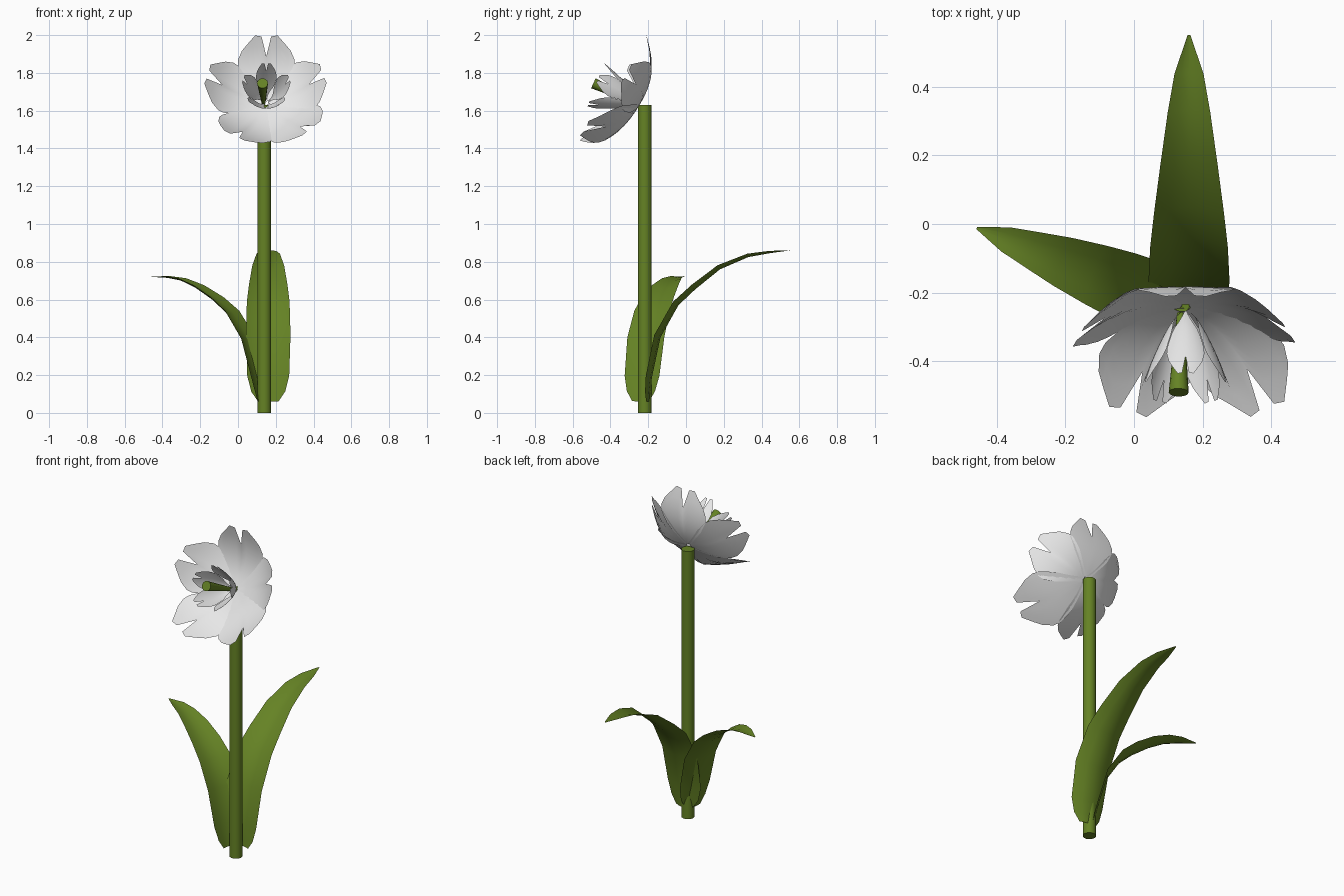
import bpy, math
from mathutils import Vector

if "Cube" in bpy.data.objects:
    bpy.data.objects.remove(bpy.data.objects["Cube"])


def material(name, rgb):
    m = bpy.data.materials.new(name)
    m.diffuse_color = (*rgb, 1)
    m.use_nodes = True
    m.node_tree.nodes["Principled BSDF"].inputs["Base Color"].default_value = m.diffuse_color
    return m


GREEN = material("leaf green", (0.13, 0.225, 0.018))
WHITE = material("petal white", (0.8, 0.8, 0.8))


def make(name, verts, faces, mat, angle=40):
    me = bpy.data.meshes.new(name)
    me.from_pydata(verts, [], faces)
    ob = bpy.data.objects.new(name, me)
    bpy.context.collection.objects.link(ob)
    me.materials.append(mat)
    me.update()
    bpy.ops.object.select_all(action='DESELECT')
    bpy.context.view_layer.objects.active = ob
    ob.select_set(True)
    bpy.ops.object.shade_smooth_by_angle(angle=math.radians(angle))
    return ob


def grid_faces(rows, cols):
    return [(i * cols + j, i * cols + j + 1, (i + 1) * cols + j + 1, (i + 1) * cols + j)
            for i in range(rows - 1) for j in range(cols - 1)]


def rod(name, p0, p1, r0, r1, n=14):
    """Tapered round rod between two points."""
    p0, p1 = Vector(p0), Vector(p1)
    q = (p1 - p0).to_track_quat('Z', 'Y')
    ring = [Vector((math.cos(k * math.tau / n), math.sin(k * math.tau / n), 0)) for k in range(n)]
    verts = [p0 + q @ (v * r0) for v in ring] + [p1 + q @ (v * r1) for v in ring]
    faces = [(k, (k + 1) % n, n + (k + 1) % n, n + k) for k in range(n)]
    faces += [tuple(reversed(range(n))), tuple(range(n, 2 * n))]
    return make(name, verts, faces, GREEN)


def interp(table, x):
    for (x0, y0), (x1, y1) in zip(table, table[1:]):
        if x <= x1:
            return y0 + (y1 - y0) * (x - x0) / (x1 - x0)
    return table[-1][1]


# Flower frame: tilted upward, facing the front
CENTRE = Vector((0.15, -0.24, 1.64))
SIDE = Vector((1, 0, 0))


def tilt(deg):
    c, s = math.cos(math.radians(deg)), math.sin(math.radians(deg))
    return Vector((0, -c, s)), Vector((0, s, c))


# Notched petal tip: (sideways fraction, length fraction)
TIP = [(-1, .68), (-.9, .8), (-.76, .88), (-.52, .99), (-.22, .98), (0, .74),
       (.22, .98), (.52, .99), (.76, .88), (.9, .8), (1, .68)]
WIDTH = [(0, .1), (.2, .4), (.4, .76), (.6, 1), (.75, 1), (.9, .88), (1, .75)]
ROWS = 8


def outer_petal(name, deg, length, half):
    axis, up = tilt(30)
    a = math.radians(deg)
    out = SIDE * math.cos(a) + up * math.sin(a)
    lat = up * math.cos(a) - SIDE * math.sin(a)
    verts = []
    for i in range(ROWS):
        for s, tip in TIP:
            f = (.04 + .96 * i / (ROWS - 1)) * tip
            u, w = length * f, s * half * interp(WIDTH, f)
            h = .155 * (u / .327) ** 2.4 + .4 * w * w
            verts.append(CENTRE + out * u + lat * w + axis * h)
    make(name, verts, grid_faces(ROWS, len(TIP)), WHITE)


def inner_petal(name, deg):
    """Small upright petal wrapped around the flower axis."""
    axis, up = tilt(21)
    verts = []
    for i in range(ROWS):
        for s, tip in TIP:
            f = (.04 + .96 * i / (ROWS - 1)) * tip
            r = .13 * f ** .65
            a = math.radians(deg) + s * .058 * interp(WIDTH, f) / max(r, .06)
            verts.append(CENTRE + (SIDE * math.cos(a) + up * math.sin(a)) * r + axis * (.01 + .25 * f))
    make(name, verts, grid_faces(ROWS, len(TIP)), WHITE)


for k, (deg, length, half) in enumerate(((90, .328, .15), (164, .328, .15), (241, .35, .155),
                                         (312, .36, .165), (18, .32, .15))):
    outer_petal(f"outer_petal_{k + 1}", deg, length, half)
for k in range(5):
    inner_petal(f"inner_petal_{k + 1}", 90 + 72 * k)

# Stem and pistil
rod("stem", (0.139, -0.218, 0), (0.139, -0.218, 1.63), .037, .037)
rod("pistil", (0.135, -0.26, 1.64), (0.13, -0.49, 1.745), .01, .029, 12)


# Leaves: arched midrib with a cupped cross-section
def leaf(name, base, deg, path, scale, cup):
    widths = (.055, .09, .111, .118, .113, .102, .084, .062, .042, .004)
    a = math.radians(deg)
    out, lat = Vector((math.cos(a), math.sin(a), 0)), Vector((-math.sin(a), math.cos(a), 0))
    pts = [Vector(base) + out * d + Vector((0, 0, z)) for d, z in path]
    verts = []
    for i, p in enumerate(pts):
        t = pts[min(i + 1, len(pts) - 1)] - pts[max(i - 1, 0)]
        n = t.cross(lat).normalized()
        if n.dot(out) > 0:
            n = -n
        w = widths[i] * scale
        for s in (-1, -.5, 0, .5, 1):
            verts.append(p + lat * (s * w) + n * (cup * w * s * s))
    make(name, verts, grid_faces(len(pts), 5), GREEN, 60)


leaf("back_leaf", (0.16, -0.195, 0.06), 90,
     [(0, 0), (.005, .05), (.015, .13), (.06, .34), (.155, .51), (.245, .595), (.375, .7), (.525, .765),
      (.635, .785), (.745, .8)], 1, .3)
leaf("side_leaf", (0.11, -0.235, 0.06), 158.5,
     [(0, 0), (.01, .05), (.03, .13), (.085, .33), (.17, .465), (.25, .535), (.35, .6), (.44, .64),
      (.52, .655), (.61, .66)], .89, .25)
